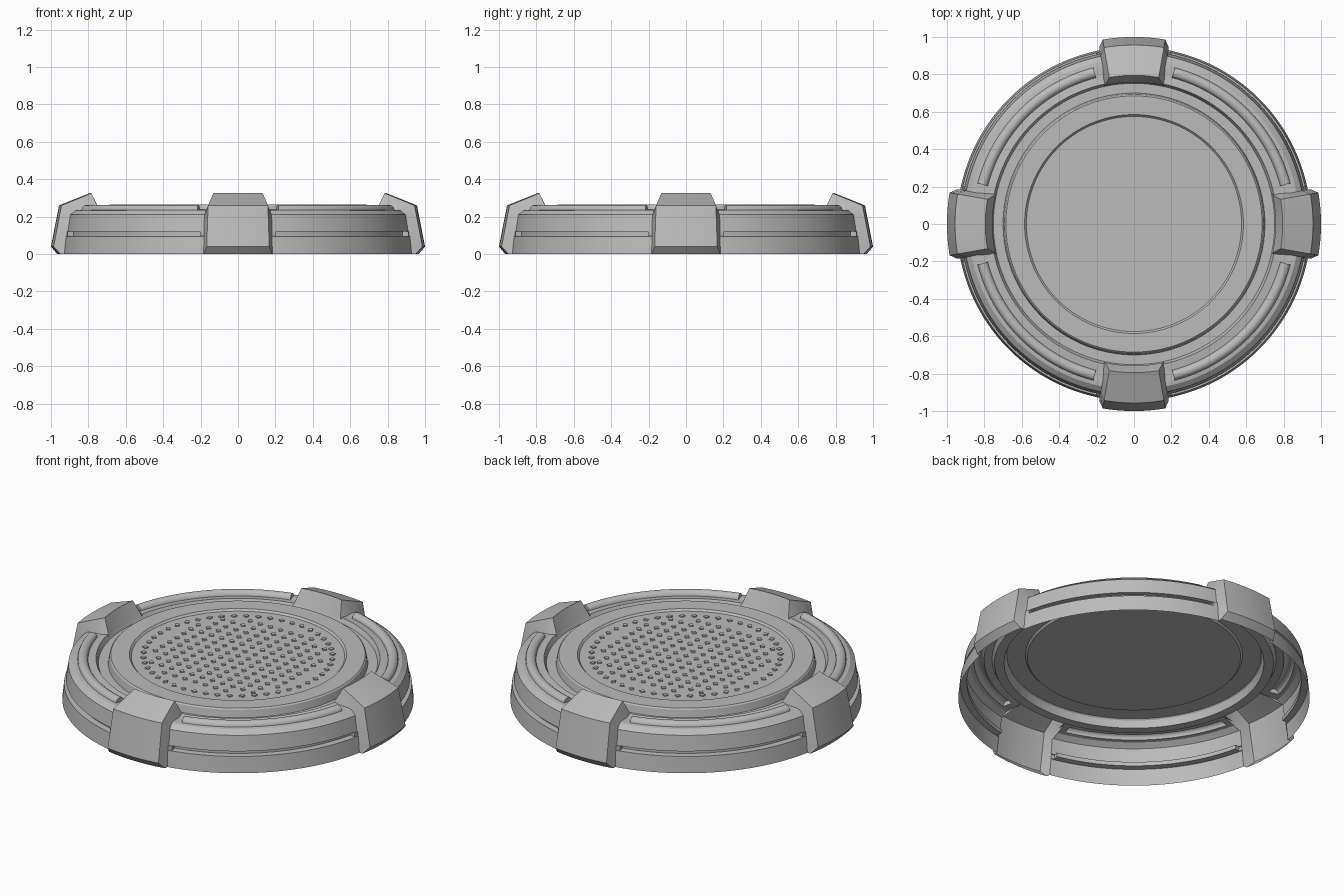
import bpy, bmesh
from math import sin, cos, pi, radians, sqrt

if "Cube" in bpy.data.objects:
    bpy.data.objects.remove(bpy.data.objects["Cube"])

grey = bpy.data.materials.new("plain grey")
grey.use_nodes = True
COLOUR = (0.5, 0.5, 0.5, 1)
grey.diffuse_color = COLOUR
grey.node_tree.nodes["Principled BSDF"].inputs["Base Color"].default_value = COLOUR


def finish(name, bm):
    """Turn a bmesh into a named object with sharp-edged smooth shading."""
    bmesh.ops.remove_doubles(bm, verts=bm.verts, dist=0.0001)
    mesh = bpy.data.meshes.new(name)
    bm.to_mesh(mesh)
    bm.free()
    mesh.materials.append(grey)
    obj = bpy.data.objects.new(name, mesh)
    bpy.context.collection.objects.link(obj)
    bpy.ops.object.select_all(action='DESELECT')
    obj.select_set(True)
    bpy.context.view_layer.objects.active = obj
    bpy.ops.object.shade_smooth_by_angle(angle=radians(28))
    return obj


def skin(bm, rows):
    """Join neighbouring rows of points with quads."""
    grid = [[bm.verts.new(p) for p in row] for row in rows]
    for a, b in zip(grid, grid[1:]):
        for i in range(len(a) - 1):
            bm.faces.new((a[i], b[i], b[i + 1], a[i + 1]))


def turn(profile, angle):
    return [(r * cos(angle), r * sin(angle), z) for r, z in profile]


# Round pad: sunken centre, raised ring and the channel around it
pad_profile = [(0.765, 0.242), (0.752, 0.215), (0.7, 0.215), (0.692, 0.258),
               (0.685, 0.265), (0.585, 0.265), (0.575, 0.254), (0, 0.254)]
bm = bmesh.new()
skin(bm, [turn(pad_profile, 2 * pi * i / 128) for i in range(129)])
finish("round_pad", bm)


# Outer wall quarter: the groove and raised bar exist only within their arcs
def wall_profile(groove, bar):
    inset = 0.9 if groove else 0.933
    pts = [(0.947, 0), (0.937, 0.095), (inset, 0.096), (inset, 0.12),
           (0.927, 0.121), (0.914, 0.21), (0.885, 0.233)]
    for i in range(9):
        a = pi * i / 8
        pts.append((0.836 + 0.028 * cos(a), 0.236 + bar * 0.026 * sin(a)))
    return pts + [(0.765, 0.242)]


def between(start, end, count):
    return [start + (end - start) * i / count for i in range(count + 1)]


EDGE, GROOVE, BAR = 11.2, 12.6, 14.6
stations = [(EDGE, 0, 0), (GROOVE, 0, 0), (GROOVE, 1, 0), (BAR, 1, 0)]
stations += [(d, 1, 1) for d in between(BAR, 90 - BAR, 24)]
stations += [(90 - d, g, b) for d, g, b in reversed(stations[:4])]
for q, side in enumerate(("back_left", "back_right", "front_right", "front_left")):
    bm = bmesh.new()
    skin(bm, [turn(wall_profile(g, b), radians(d + 90 * q)) for d, g, b in stations])
    bmesh.ops.dissolve_degenerate(bm, dist=0.0001, edges=bm.edges)
    finish("outer_wall_" + side, bm)

# Hollow clamps: each station has the outer face (radius, z, half width)
# and the foot of its side wall (radius, z, half width)
clamp_stations = [
    ((0.757, 0.235, 0.155), (0.757, 0.235, 0.16)),
    ((0.795, 0.325, 0.132), (0.79, 0.236, 0.163)),
    ((0.957, 0.26, 0.16), (0.915, 0.205, 0.18)),
    ((1.0, 0.04, 0.167), (0.94, 0.035, 0.184)),
    ((0.967, 0, 0.184), (0.944, 0, 0.186)),
]


def clamp_row(face, foot):
    r, z, w = face
    row = [(x, sqrt(r * r - x * x), z) for x in between(-w, w, 8)]
    fr, fz, fw = foot
    fy = sqrt(fr * fr - fw * fw)
    return [(-fw, fy, fz)] + row + [(fw, fy, fz)]


for q, side in enumerate(("back", "right", "front", "left")):
    bm = bmesh.new()
    skin(bm, [clamp_row(*s) for s in reversed(clamp_stations)])
    bmesh.ops.reverse_faces(bm, faces=bm.faces)
    finish("clamp_" + side, bm).rotation_euler.z = q * pi / 2

# Grip studs: a clipped square grid inside one ring
STEP = 0.067
spots = [(i * STEP, j * STEP, 0) for i in range(-6, 7) for j in range(-6, 7)
         if sqrt(i * i + j * j) * STEP < 0.48]
for i in range(48):
    a = 2 * pi * i / 48
    spots.append((0.51 * cos(a), 0.51 * sin(a), a))
bm = bmesh.new()
for x, y, a in spots:
    corners = [(x + 0.016 * cos(a + k * pi / 2), y + 0.016 * sin(a + k * pi / 2))
               for k in range(4)]
    low = [bm.verts.new((*c, 0.254)) for c in corners]
    top = [bm.verts.new((*c, 0.261)) for c in corners]
    bm.faces.new(top)
    for k in range(4):
        n = (k + 1) % 4
        bm.faces.new((low[k], low[n], top[n], top[k]))
finish("grip_studs", bm)
